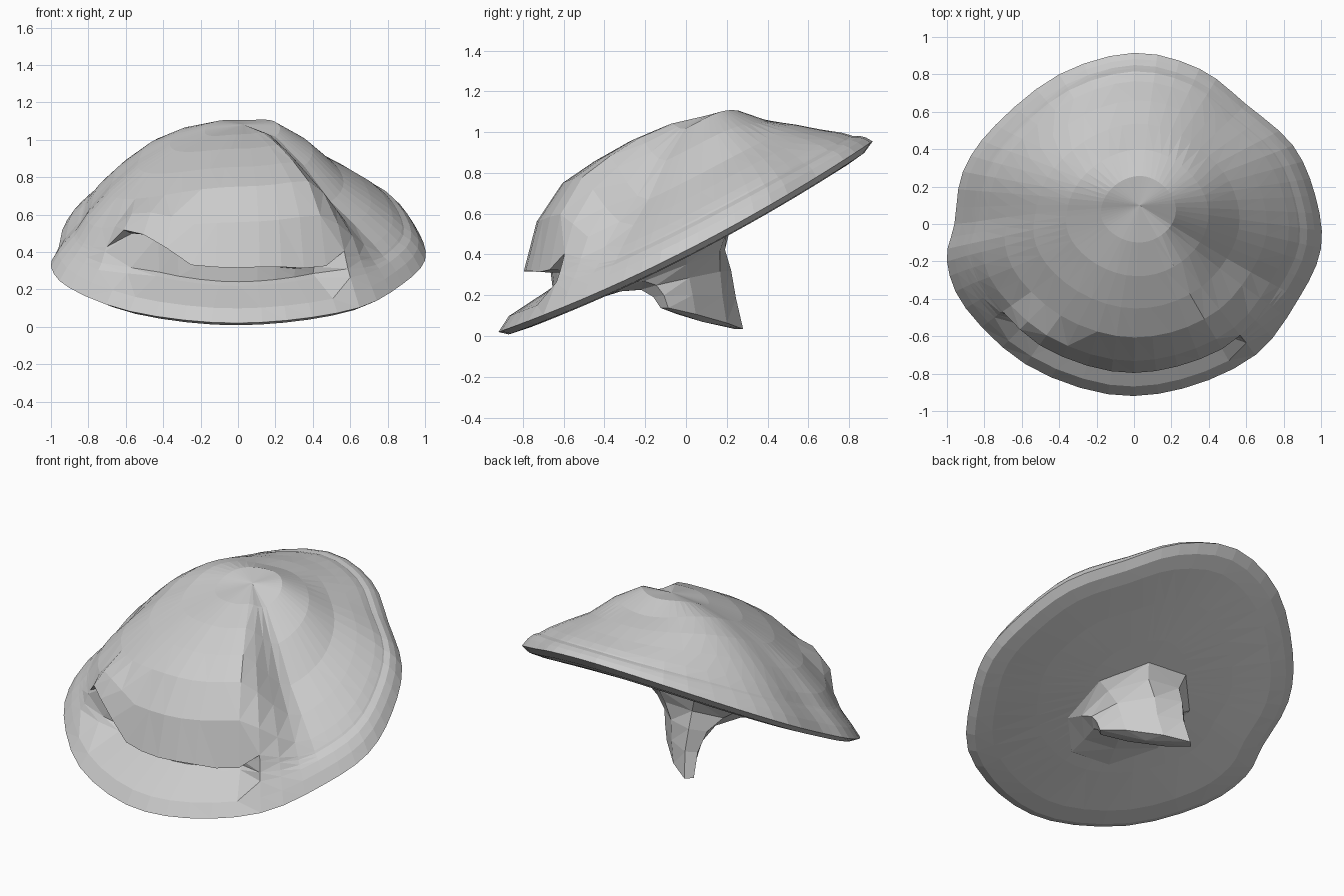
import bpy, bmesh, math
from mathutils import Vector

cube = bpy.data.objects.get("Cube")
if cube:
    bpy.data.objects.remove(cube)

grey = bpy.data.materials.new("light_grey")
grey.use_nodes = True
grey.diffuse_color = (0.6, 0.6, 0.6, 1)
grey.node_tree.nodes["Principled BSDF"].inputs["Base Color"].default_value = (0.6, 0.6, 0.6, 1)


def loft(name, rings, start=None, end=None):
    """Skin closed rings in order; start and end are optional pole points."""
    bm = bmesh.new()
    rows = [[bm.verts.new(p) for p in ring] for ring in rings]
    n = len(rows[0])
    for a, b in zip(rows, rows[1:]):
        for i in range(n):
            j = (i + 1) % n
            bm.faces.new((a[i], a[j], b[j], b[i]))
    for pole, row in ((start, rows[0]), (end, rows[-1])):
        if pole is not None:
            tip = bm.verts.new(pole)
            for i in range(n):
                bm.faces.new((tip, row[i], row[(i + 1) % n]))
    bmesh.ops.triangulate(bm, faces=bm.faces[:])
    bmesh.ops.recalc_face_normals(bm, faces=bm.faces[:])
    mesh = bpy.data.meshes.new(name)
    bm.to_mesh(mesh)
    bm.free()
    mesh.materials.append(grey)
    obj = bpy.data.objects.new(name, mesh)
    bpy.context.collection.objects.link(obj)
    return obj


def base_z(y):
    """Height of the tilted, slightly sagging rim plane."""
    return 0.02 + 0.51 * (y + 0.92) - 0.07 * max(0, 1 - y * y / 0.85)


def smooth_closed(points, sub):
    """Catmull-Rom through a closed outline."""
    pts, out = [Vector(p) for p in points], []
    n = len(pts)
    for i in range(n):
        a, b, c, d = (pts[(i + k - 1) % n] for k in range(4))
        for k in range(sub):
            t = k / sub
            out.append(0.5 * (2 * b + (c - a) * t + (2 * a - 5 * b + 4 * c - d) * t * t
                              + (3 * b - a - 3 * c + d) * t ** 3))
    return out


def window(angle, lo, hi, ramp):
    """1 inside an angle range in degrees, fading to 0 outside it."""
    return max(0, min(1, (angle - lo) / ramp + 1, (hi - angle) / ramp + 1))


# Cap outline, seen from above, and a softened copy for the inner dome
outline = smooth_closed([
    (1, -.13), (.97, .15), (.85, .42), (.6, .64), (.35, .83), (0, .915),
    (-.4, .8), (-.74, .53), (-.915, .28), (-.96, 0), (-1, -.2), (-.9, -.45),
    (-.58, -.75), (-.14, -.91), (.26, -.88), (.65, -.7), (.88, -.4)], 3)
count = len(outline)
softened = [sum((outline[(i + k) % count] for k in range(-4, 5)), Vector((0, 0))) / 8.6
            for i in range(count)]
apex = Vector((0.03, 0.1))

# Dome rows: radius and heights at front, left, right and back
dome = [
    (1.0, 0, 0, 0, 0),
    (.96, .07, .06, .06, .04),
    (.92, .15, .10, .10, .07),
    (.90, .20, .11, .12, .08),
    (.88, .27, .12, .135, .09),
    (.87, .31, .13, .145, .10),
    (.82, .47, .17, .21, .14),
    (.70, .61, .25, .33, .22),
    (.55, .65, .34, .45, .32),
    (.38, .67, .49, .54, .42),
    (.20, .66, .60, .59, .55)]
# Radius and height of the same rows where the front split opens
split = {1: (.95, .06), 2: (.77, .11), 3: (.74, .12), 4: (.75, .20), 5: (.88, .25)}


def cap_point(i, level):
    t, front, left, right, back = dome[level]
    d = softened[i].lerp(outline[i], min(1, t * t * 1.25)) - apex
    angle = math.degrees(math.atan2(d.y, d.x)) % 360
    # blend the four profiles by direction, with a ridge at the front left
    dx, dy = d.normalized()
    w = dy * dy
    if dx > 0 > dy:
        s = window(angle, 0, 296, 34)
        w = s * s * (3 - 2 * s)
    h = (left if dx > 0 else right) * (1 - w) + (back if dy > 0 else front) * w
    # split along the front, rising at its right-hand end
    if level in split:
        f = window(angle, 229, 300, 6)
        split_t, split_h = split[level]
        if level > 3:
            split_h -= 0.04 * window(angle, 295, 360, 15)
        t += (split_t - t) * f
        h += (split_h - h) * f
    if 4 <= level <= 6:
        h += 0.12 * window(angle, 226, 239, 10) * (1 if level < 6 else 0.7)
    p = apex + d * t
    return p.x, p.y, base_z(p.y) + h


def under_point(rim, t, h):
    p = apex + (rim - apex) * t
    return p.x, p.y, base_z(p.y) + h


under = [[under_point(r, t, h) for r in outline]
         for t, h in ((.3, -.02), (.6, -.025), (.85, -.035), (.95, -.03))]
upper = [[cap_point(i, level) for i in range(count)] for level in range(len(dome))]
pole_z = base_z(apex.y)
loft("mushroom_cap", under + upper,
     (*apex, pole_z - 0.02), (*apex, pole_z + 0.61))

# Stem: a flattened blade set diagonally, flaring into the underside
# Each ring: blend from foot to cap, centre along and across, half sizes
stem_rings = [
    (0, -.07, .04, .26, .065),
    (.3, -.04, .02, .25, .09),
    (.6, -.02, -.02, .26, .13),
    (.85, .02, -.08, .28, .22),
    (1.03, .04, -.12, .34, .30)]


def stem_point(ring, k, sides=8):
    s, ca, cb, ra, rb = ring
    ang = 2 * math.pi * (k + 0.5) / sides
    a, b = ca + 1.08 * ra * math.cos(ang), cb + 1.08 * rb * math.sin(ang)
    x, y = (a + b) / math.sqrt(2), (b - a) / math.sqrt(2)
    foot = 0.1 + 0.2 * a
    return x, y, foot + (base_z(y) - 0.03 - foot) * s


loft("mushroom_stem", [[stem_point(r, k) for k in range(8)] for r in stem_rings],
     start=(-.02, .08, .07))
